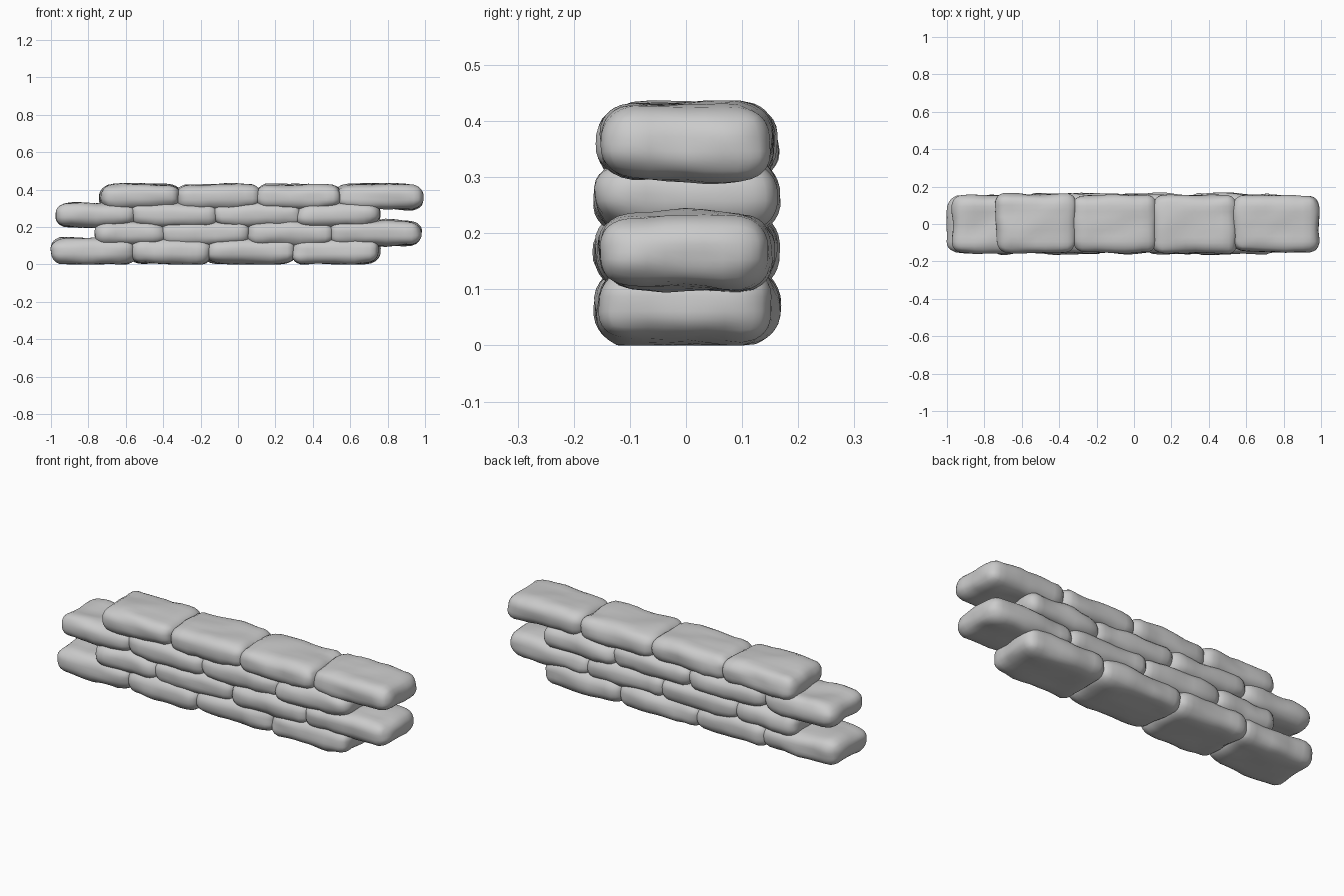
import bpy, bmesh, math, random
from mathutils import Vector, noise

if "Cube" in bpy.data.objects:
    bpy.data.objects.remove(bpy.data.objects["Cube"])

random.seed(4)
RADII = (0.06, 0.065, 0.058)          # corner rounding along x, y, z


def stone(name, x0, x1, zc, hz, y0, y1, tilt=0.0):
    """Worn stone block: rounded box, slightly skewed and lumpy."""
    half = Vector(((x1 - x0) / 2, (y1 - y0) / 2, hz))
    centre = Vector(((x0 + x1) / 2, (y0 + y1) / 2, zc))
    seed = Vector([random.uniform(-50, 50) for _ in range(3)])
    skew = random.uniform(-0.04, 0.04)
    bm = bmesh.new()
    bmesh.ops.create_cube(bm, size=2)
    bmesh.ops.subdivide_edges(bm, edges=bm.edges[:], cuts=13, use_grid_fill=True)
    for v in bm.verts:
        # crowd the grid toward the edges, then round the box
        p = [math.sin(c * math.pi / 2) * h for c, h in zip(v.co, half)]
        core, d = [], []
        for c, h, r in zip(p, half, RADII):
            k = max(-(h - r), min(h - r, c))
            core.append(k)
            d.append((c - k) / r)
        n = Vector(d)
        if n.length > 0:
            n.normalize()
        q = Vector([k + r * u for k, r, u in zip(core, RADII, n)])
        # lumps and chips
        lump = noise.noise(q * 7 + seed) * 0.012 + noise.noise(q * 15 + seed) * 0.006
        q += n * lump
        # ends taper a little, block leans a little
        q.z *= 1 - 0.10 * (q.x / half.x) ** 4
        q.x += skew * q.y
        q.z += tilt * q.x
        v.co = q + centre
        v.co.z = max(v.co.z, 0.0)
    for f in bm.faces:
        f.smooth = True
    me = bpy.data.meshes.new(name)
    bm.to_mesh(me)
    bm.free()
    ob = bpy.data.objects.new(name, me)
    bpy.context.collection.objects.link(ob)


# Courses from bottom to top: joint positions, centre height, half height
courses = [
    ([-1.0, -0.56, -0.16, 0.30, 0.76], 0.071, 0.069),
    ([-0.76, -0.40, 0.05, 0.50, 0.98], 0.166, 0.067),
    ([-0.975, -0.56, -0.12, 0.33, 0.76], 0.266, 0.065),
    ([-0.74, -0.32, 0.11, 0.54, 0.99], 0.362, 0.068),
]
for row, (joints, zc, hz) in enumerate(courses, 1):
    for i in range(4):
        lap_l = 0.015 if i > 0 else 0
        lap_r = 0.015 if i < 3 else 0
        stone(f"stone_row{row}_{i + 1}", joints[i] - lap_l, joints[i + 1] + lap_r,
              zc, hz, -0.15 - random.uniform(0, 0.012), 0.15 + random.uniform(0, 0.012),
              random.uniform(-0.02, 0.02))
